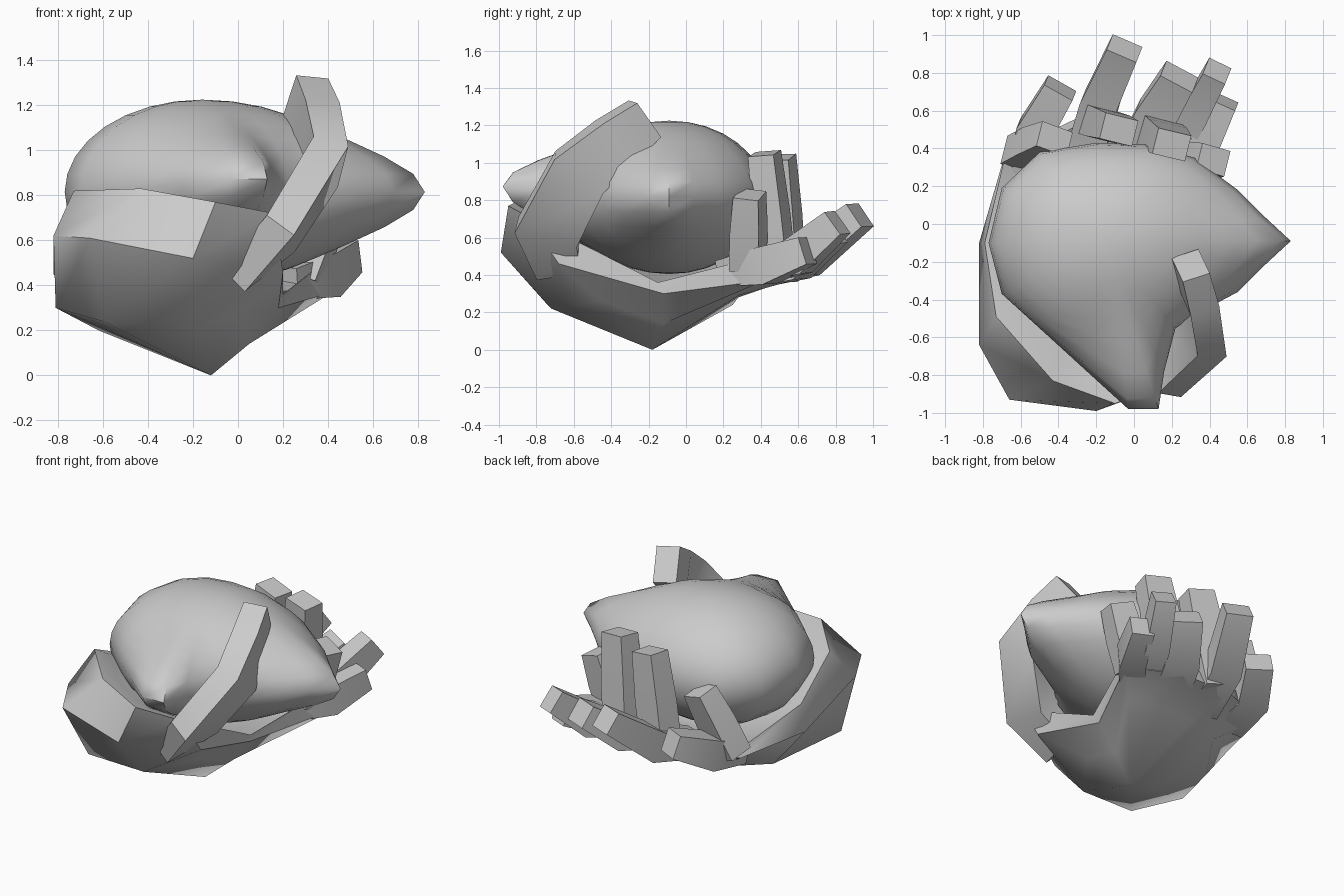
import bpy, bmesh, math
from mathutils import Vector

if "Cube" in bpy.data.objects:
    bpy.data.objects.remove(bpy.data.objects["Cube"])


def finish(bm, name, angle):
    bmesh.ops.recalc_face_normals(bm, faces=bm.faces)
    me = bpy.data.meshes.new(name)
    bm.to_mesh(me)
    bm.free()
    ob = bpy.data.objects.new(name, me)
    bpy.context.collection.objects.link(ob)
    bpy.ops.object.select_all(action='DESELECT')
    ob.select_set(True)
    bpy.context.view_layer.objects.active = ob
    bpy.ops.object.shade_smooth_by_angle(angle=math.radians(angle))
    return ob


def loft(name, rings, start=None, end=None, angle=40):
    """Skin closed rings; ends close to a point, or to a flat cap."""
    bm = bmesh.new()
    vr = [[bm.verts.new(p) for p in r] for r in rings]
    n = len(vr[0])
    for a, b in zip(vr, vr[1:]):
        for i in range(n):
            j = (i + 1) % n
            bm.faces.new((a[i], a[j], b[j], b[i]))
    for ring, tip in ((vr[0], start), (vr[-1], end)):
        if tip is None:
            bm.faces.new(ring)
        else:
            t = bm.verts.new(tip)
            for i in range(n):
                bm.faces.new((ring[i], ring[(i + 1) % n], t))
    return finish(bm, name, angle)


def limb(name, path, side, sides=4, angle=40):
    """Tube along (x, y, z, half width, half thickness) stations."""
    pts = [Vector(p[:3]) for p in path]
    rings = []
    for i, p in enumerate(path):
        t = (pts[min(i + 1, len(pts) - 1)] - pts[max(i - 1, 0)]).normalized()
        s = Vector(side)
        s = (s - t * s.dot(t)).normalized()
        u = t.cross(s)
        ring = []
        k = 1 / math.cos(math.pi / sides)
        for j in range(sides):
            a = 2 * math.pi * (j + 0.5) / sides
            ring.append(pts[i] + s * (p[3] * k * math.cos(a)) + u * (p[4] * k * math.sin(a)))
        rings.append(ring)
    return loft(name, rings, angle=angle)


# Held body: rounded stone drawn out to a right and a front point
outline = [(.83, -.09), (.69, .04), (.55, .18), (.32, .35), (.1, .42), (-.2, .43), (-.5, .38),
           (-.7, .19), (-.77, -.1), (-.7, -.37), (-.48, -.57), (-.25, -.78), (-.03, -.98),
           (.13, -.98), (.16, -.78), (.22, -.55), (.38, -.45), (.55, -.36), (.69, -.22)]
cx, cy, zc, hz = -.16, -.09, .815, .41
rings = []
for k in range(1, 16):
    f = -math.pi / 2 + math.pi * k / 16
    ring = []
    for x, y in outline:
        dx, dy = x - cx, y - cy
        R = math.hypot(dx, dy)
        c, s = dx / R, dy / R
        b = min(R, 1 / math.hypot(c / .69, s / (.53 if s > 0 else .54)))
        r = b * math.cos(f) + (R - b) * math.cos(f) ** 7
        lift = .1 * max(0, -y - .4) * math.cos(f) ** 4
        ring.append((cx + c * r, cy + s * r, zc + hz * math.sin(f) + lift))
    rings.append(ring)
loft("held_stone", rings, (cx, cy, zc - hz), (cx, cy, zc + hz), angle=60)

# Cupped palm: rim, middle and low rings, then the inside of the bowl
rim = [(.16, -.86, .72), (-.1, -.95, .77), (-.43, -.83, .83), (-.73, -.49, .82), (-.79, -.1, .63),
       (-.69, .33, .5), (-.3, .52, .5), (.08, .52, .5), (.38, .4, .5), (.2, -.15, .36)]
mid = [(.2, -.68, .46), (-.2, -.99, .52), (-.66, -.93, .61), (-.82, -.64, .62), (-.82, -.1, .45),
       (-.68, .38, .42), (-.28, .57, .38), (.08, .57, .37), (.42, .42, .37), (.18, -.12, .3)]
low = [(0, -.45, .26), (-.2, -.72, .22), (-.6, -.74, .24), (-.81, -.5, .3), (-.62, -.05, .2),
       (-.42, .25, .24), (-.22, .28, .28), (.02, .28, .29), (.23, .22, .3), (.05, -.12, .14)]
inner = [(x * .88 - .01, y * .88, z - .04) for x, y, z in rim]
loft("cupped_palm", [inner, rim, mid, low], (-.1, -.1, .32), (-.12, -.18, 0), angle=50)

# Thumb rising over the front right
limb("thumb", [(.0, -.68, .44, .07, .12), (.19, -.74, .63, .075, .17), (.39, -.57, .95, .08, .16),
               (.34, -.38, 1.11, .08, .14), (.30, -.22, 1.235, .075, .115)], (1, -.1, -.4))

# Inner fingers standing against the body
inner_tips = [((.28, .33, .44), (.42, .34, .83), .09), ((.12, .49, .4), (.2, .42, 1.05), .1),
              ((-.2, .54, .38), (-.08, .5, 1.03), .1), ((-.6, .36, .42), (-.42, .45, .83), .1)]
for i, (a, b, w) in enumerate(inner_tips):
    m = [(p + q) / 2 for p, q in zip(a, b)]
    limb(f"inner_finger_{i + 1}", [(*a, w, .08), (*m, w * 1.05, .08), (*b, w * .9, .07)], (1, -.25, 0))

# Outer fingers reaching backwards and up, rooted inside the palm
outer = [((-.54, .24, .4), (-.52, .5, .47), (-.39, .72, .57), .085),
         ((-.28, .3, .39), (-.18, .64, .49), (-.05, .93, .72), .085),
         ((-.02, .3, .39), (.12, .58, .47), (.24, .78, .63), .095),
         ((.16, .3, .4), (.33, .6, .5), (.44, .81, .68), .065),
         ((.2, .22, .41), (.38, .43, .45), (.48, .65, .53), .07)]
for i, (a, m, b, w) in enumerate(outer):
    limb(f"outer_finger_{i + 1}", [(*a, w * 1.2, .07), (*m, w * 1.15, .1), (*b, w, .075)], (1, -.4, 0))
